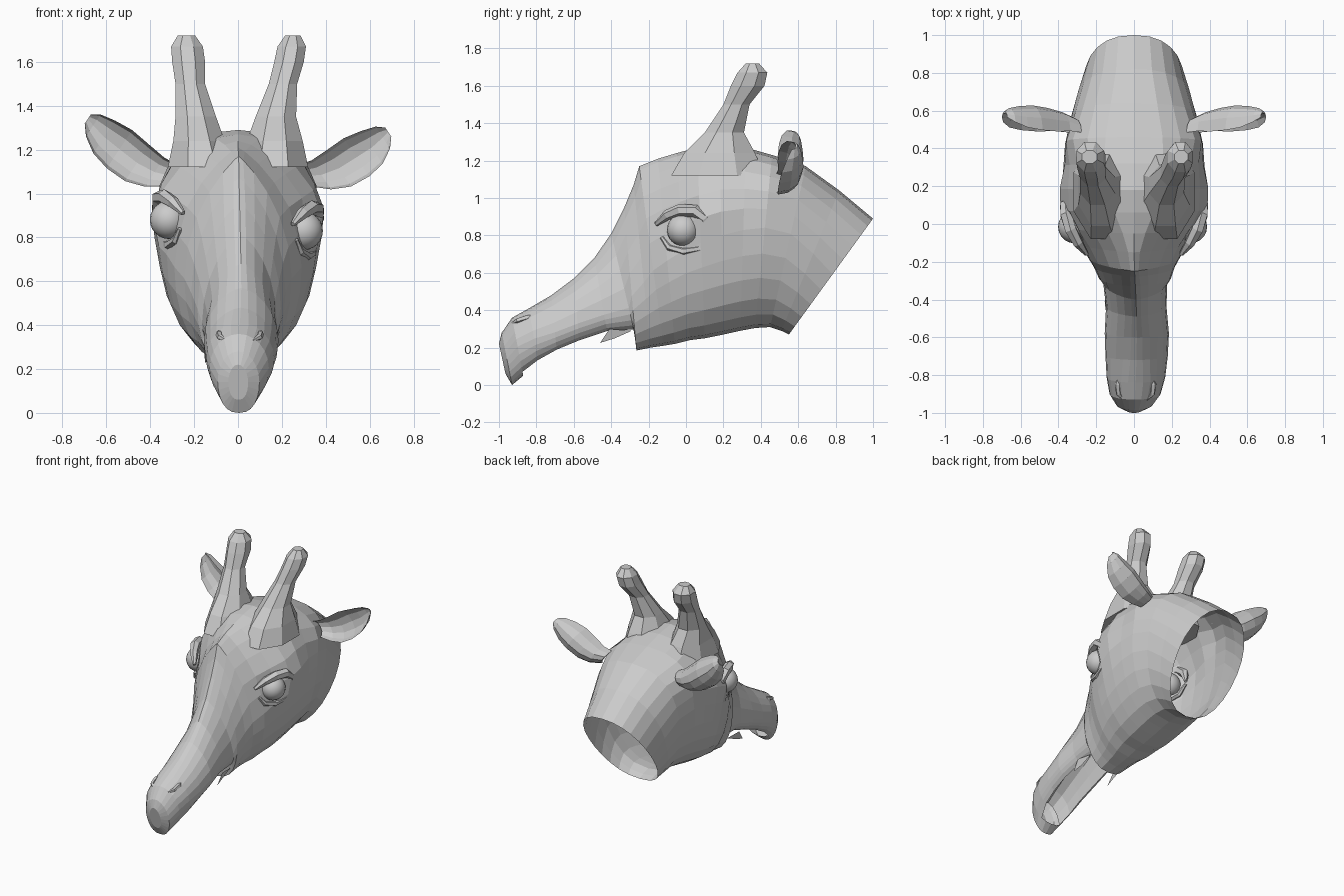
import bpy, bmesh, math
from mathutils import Vector

cube = bpy.data.objects.get("Cube")
if cube:
    bpy.data.objects.remove(cube)

grey = bpy.data.materials.new("plain grey")
grey.use_nodes = True
grey.diffuse_color = (0.6, 0.6, 0.6, 1)
grey.node_tree.nodes["Principled BSDF"].inputs["Base Color"].default_value = (0.6, 0.6, 0.6, 1)


def finish(name, bm, recalc=True):
    if recalc:
        bmesh.ops.recalc_face_normals(bm, faces=bm.faces)
    mesh = bpy.data.meshes.new(name)
    bm.to_mesh(mesh)
    bm.free()
    mesh.materials.append(grey)
    obj = bpy.data.objects.new(name, mesh)
    bpy.context.collection.objects.link(obj)
    return obj


def loft(bm, rings, cap_start=False, cap_end=False, skip=lambda i, j: False):
    rows = [[bm.verts.new(p) for p in ring] for ring in rings]
    n = len(rows[0])
    for i in range(len(rows) - 1):
        for j in range(n):
            if not skip(i, j):
                k = (j + 1) % n
                bm.faces.new((rows[i][j], rows[i][k], rows[i + 1][k], rows[i + 1][j]))
    if cap_start:
        bm.faces.new(rows[0])
    if cap_end:
        bm.faces.new(rows[-1])


def tube(name, path, radii, sides=6):
    path = [Vector(p) for p in path]
    rings = []
    for i, p in enumerate(path):
        d = (path[min(i + 1, len(path) - 1)] - path[max(i - 1, 0)]).normalized()
        a = d.cross(Vector((1, 0, 0))).normalized()
        b = d.cross(a)
        turns = [math.tau * j / sides for j in range(sides)]
        rings.append([p + radii[i] * (a * math.cos(t) + b * math.sin(t)) for t in turns])
    bm = bmesh.new()
    loft(bm, rings, True, True)
    return finish(name, bm)


# Head skin: top y, top z, bottom y, bottom z, half width, widest level, ridge sharpness
SECTIONS = [
    (-1.0, .22, -.965, .06, .045, .5, 1),
    (-.985, .28, -.93, .0, .095, .5, 1),
    (-.93, .36, -.87, .05, .135, .5, 1),
    (-.84, .41, -.79, .115, .155, .55, 1),
    (-.72, .48, -.69, .175, .165, .65, 1.2),
    (-.60, .57, -.57, .225, .17, .7, 1.3),
    (-.49, .68, -.42, .275, .16, .75, 1.4),
    (-.40, .81, -.275, .28, .17, .75, 1.4),
    (-.33, .95, -.265, .185, .19, .62, 1.45),
    (-.28, 1.07, -.19, .20, .215, .6, 1.6),
    (-.25, 1.17, -.12, .21, .245, .58, 1.8),
    (-.15, 1.21, -.06, .22, .29, .55, 1.65),
    (-.05, 1.24, .02, .24, .325, .52, 1.25),
    (.06, 1.27, .10, .25, .35, .5, .9),
    (.18, 1.29, .20, .27, .365, .48, .68),
    (.32, 1.27, .29, .29, .37, .45, .65),
    (.46, 1.23, .37, .305, .365, .42, .68),
    (.64, 1.17, .45, .31, .335, .42, .76),
    (.82, 1.04, .51, .29, .30, .45, .85),
    (1.0, .89, .55, .27, .26, .48, .85),
]
QUARTER = 6


def bump(height, y, z, spread):
    return height * math.exp(-(y * y + z * z) / spread)


def head_ring(yt, zt, yb, zb, width, level, sharp):
    ring = []
    lower = .55 if -.9 < yt < -.35 else .8
    for j in range(QUARTER * 4):
        t = math.tau * j / (QUARTER * 4)
        c, s = math.cos(t), math.sin(t)
        if c >= 0:
            f, power = level * (1 - c), sharp
        else:
            f, power = level - (1 - level) * c, lower
        x = math.copysign(width * abs(s) ** power, s) if abs(s) > .001 else 0
        y, z = yt + (yb - yt) * f, zt + (zb - zt) * f
        # Bony swelling round the eye with a shallow socket, and the ear root
        swell = bump(.06, y - .09, z - .93, .02) + bump(.055, y - .5, z - 1.1, .012)
        x += x / width * (swell - bump(.035, y + .02, z - .83, .006))
        # The muzzle bends slightly to the left
        if -1 < y < -.2:
            x += .015 * math.sin(math.pi * (-y - .2) / .8)
        ring.append((x, y, z))
    return ring


# The underside of the muzzle is open, as is the neck
RINGS = [head_ring(*s) for s in SECTIONS]
MID = QUARTER * 2
bm = bmesh.new()
loft(bm, RINGS, cap_start=True, skip=lambda i, j: 1 < i < 7 and MID - 2 <= j < MID + 2)
finish("head", bm)

# Palate arched inside the open muzzle, facing down
arches = []
for ring in RINGS[2:8]:
    top, a, b = Vector(ring[0]), Vector(ring[MID - 2]), Vector(ring[MID + 2])
    mid = (a + b) / 2
    arches.append([mid + (a - mid) * math.cos(t) + (top - mid) * .55 * math.sin(t)
                   for t in (math.pi * k / 6 for k in range(7))])
bm = bmesh.new()
loft(bm, arches, skip=lambda i, j: j == 6)
bm.normal_update()
if sum(f.normal.z for f in bm.faces) > 0:
    bmesh.ops.reverse_faces(bm, faces=bm.faces)
finish("palate", bm, recalc=False)

# Horns: height, front y, back y, inner x, outer x for each side
HORNS = {
    "left": [(1.12, -.08, .42, .01, .32), (1.24, -.01, .37, .04, .295), (1.35, .10, .31, .08, .265),
             (1.5, .20, .34, .14, .27), (1.6, .24, .42, .165, .30), (1.67, .275, .435, .18, .31),
             (1.72, .32, .39, .215, .285)],
    "right": [(1.12, -.08, .42, .01, .32), (1.24, -.01, .37, .06, .295), (1.35, .10, .31, .10, .285),
              (1.5, .20, .34, .15, .285), (1.6, .24, .42, .15, .30), (1.67, .275, .435, .16, .305),
              (1.72, .32, .39, .195, .275)],
}
for side, sign in (("left", 1), ("right", -1)):
    rings = []
    for z, front, back, inner, outer in HORNS[side]:
        cx, cy = (inner + outer) / 2, (front + back) / 2
        angles = [math.tau * (j + .5) / 8 for j in range(8)]
        rings.append([(sign * (cx + (outer - inner) * .54 * math.cos(a)),
                       cy + (back - front) * .54 * math.sin(a), z) for a in angles])
    bm = bmesh.new()
    loft(bm, rings, True, True)
    finish(side + "_horn", bm)

# Ears: deep leaf-shaped cups open to the front; x, y, z, half width
EAR = [(.31, .52, 1.08, .06), (.38, .54, 1.085, .08), (.46, .55, 1.115, .10), (.54, .56, 1.165, .105),
       (.61, .565, 1.21, .09), (.66, .575, 1.255, .06), (.685, .58, 1.28, .025)]
for side, sign, lift in (("left", 1, 0), ("right", -1, .06)):
    rings = []
    for x, y, z, w in EAR:
        z += lift * (x - .3) / .39
        ring = []
        for j in range(12):
            t = math.tau * j / 12
            across, arc = w * math.cos(t), math.sin(t)
            depth = w * (-.6 + (1.25 * arc if arc > 0 else -.85 * arc))
            ring.append((sign * (x - across * .55), y + depth, z + across * .83))
        rings.append(ring)
    bm = bmesh.new()
    loft(bm, rings, True, True)
    finish(side + "_ear", bm)

# Eyes, lids, nostrils and mouth corners
for side, sign, ex, ez in (("left", 1, .3, .83), ("right", -1, .315, .88)):
    bpy.ops.mesh.primitive_uv_sphere_add(segments=20, ring_count=12, radius=.087, location=(sign * ex, -.015, ez))
    eye = bpy.context.object
    eye.name = side + "_eye"
    eye.data.materials.append(grey)
    bpy.ops.object.shade_smooth_by_angle()

    dz = ez - .83
    brow = [(.25, -.16, .86), (.295, -.10, .91), (.335, -.03, .935), (.36, .05, .93), (.365, .10, .89), (.35, .13, .81)]
    tube(side + "_brow", [(sign * x, y, z + dz) for x, y, z in brow], [.012, .028, .034, .034, .03, .012])
    lid = [(.265, -.13, .79), (.285, -.09, .735), (.315, -.01, .715), (.34, .07, .73), (.35, .13, .79)]
    tube(side + "_lower_lid", [(sign * x, y, z + dz) for x, y, z in lid], [.01, .018, .022, .018, .01])

    nostril = [(.06, -.93, .33), (.09, -.90, .345), (.095, -.85, .36), (.085, -.79, .375)]
    tube(side + "_nostril", [(sign * x + .008, y, z) for x, y, z in nostril], [.005, .014, .016, .005], 5)

    bm = bmesh.new()
    corner = [(.15, -.46, .225), (.155, -.41, .30), (.14, -.29, .29), (.14, -.38, .25)]
    bm.faces.new([bm.verts.new((sign * x, y, z)) for x, y, z in corner])
    finish(side + "_mouth_corner", bm)
